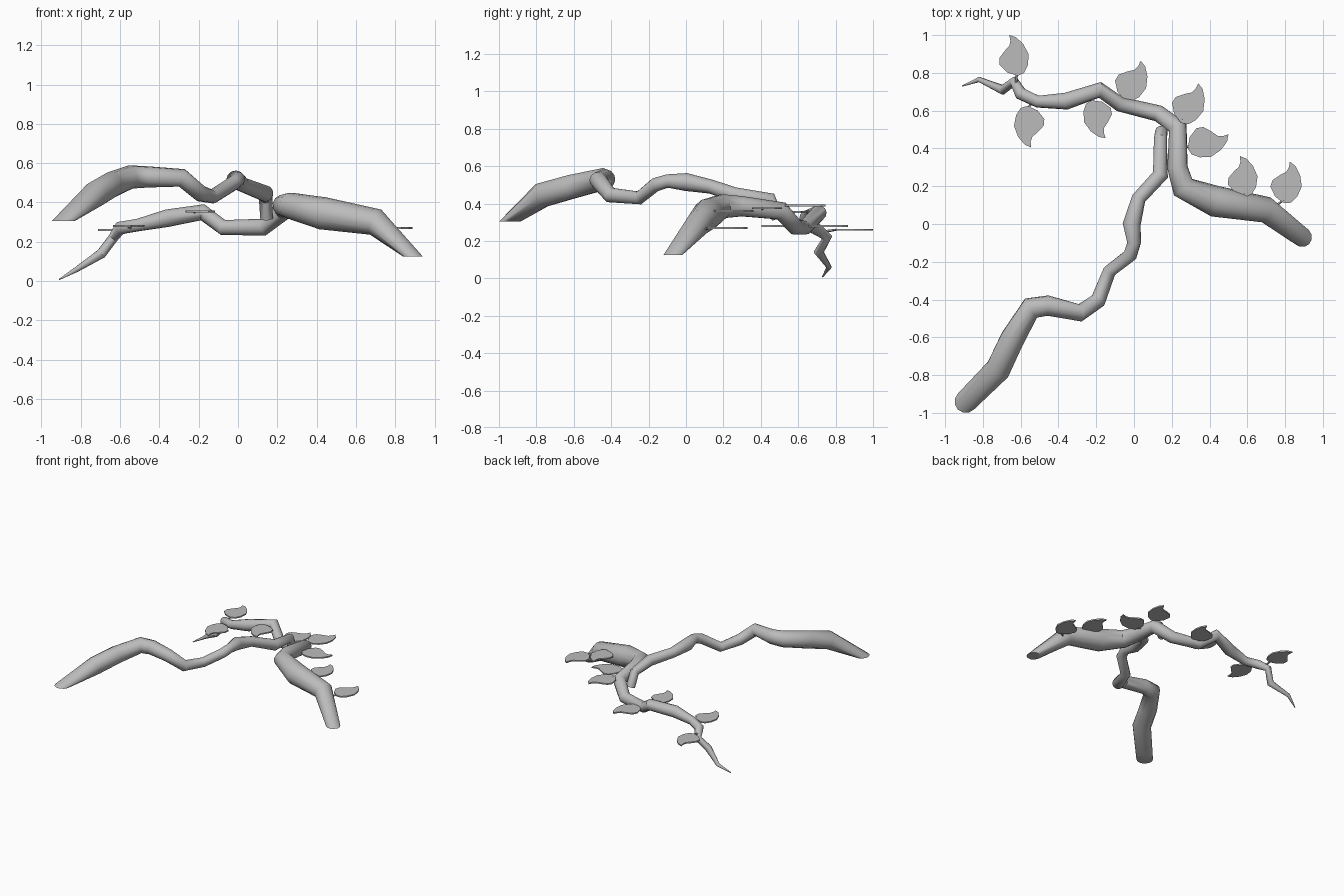
import bpy, bmesh, math
from mathutils import Vector

cube = bpy.data.objects.get("Cube")
if cube:
    bpy.data.objects.remove(cube, do_unlink=True)

grey = bpy.data.materials.new("plain_grey")
grey.use_nodes = True
COLOUR = (0.5, 0.5, 0.5, 1)
grey.diffuse_color = COLOUR
grey.node_tree.nodes["Principled BSDF"].inputs["Base Color"].default_value = COLOUR


def finish(name, bm, smooth_angle=None):
    bmesh.ops.recalc_face_normals(bm, faces=bm.faces[:])
    mesh = bpy.data.meshes.new(name)
    bm.to_mesh(mesh)
    bm.free()
    mesh.materials.append(grey)
    obj = bpy.data.objects.new(name, mesh)
    bpy.context.collection.objects.link(obj)
    if smooth_angle:
        bpy.ops.object.select_all(action='DESELECT')
        obj.select_set(True)
        bpy.context.view_layer.objects.active = obj
        bpy.ops.object.shade_smooth_by_angle(angle=math.radians(smooth_angle))
    return obj


def tube(name, path, sides=12, flat_start=False):
    """Sweep a circle along (x, y, z, radius) points, closing both ends."""
    pts = [Vector(p[:3]) for p in path]
    bm = bmesh.new()
    rings, side, last = [], None, len(pts) - 1
    for i, p in enumerate(pts):
        into = (p - pts[max(i - 1, 0)]).normalized()
        out = (pts[min(i + 1, last)] - p).normalized()
        normal = (into + out).normalized()
        if flat_start and i == 0:
            normal = Vector((0, 0, 1))
        if side is None:
            side = normal.orthogonal().normalized()
        else:
            side = (previous.rotation_difference(normal) @ side).normalized()
        previous, across = normal, normal.cross(side)
        angles = [2 * math.pi * k / sides for k in range(sides)]
        rings.append([bm.verts.new(p + path[i][3] * (math.cos(a) * side + math.sin(a) * across))
                      for a in angles])
    for a, b in zip(rings, rings[1:]):
        for k in range(sides):
            n = (k + 1) % sides
            bm.faces.new((a[k], a[n], b[n], b[k]))
    bm.faces.new(rings[0])
    bm.faces.new(rings[-1])
    return finish(name, bm, 50)


# Long bare branch, rising from its cut end and hooking down into the other
tube("bare_branch", [
    (-.89, -.94, .305, .06), (-.72, -.77, .445, .068), (-.645, -.61, .49, .066),
    (-.545, -.445, .53, .06), (-.455, -.432, .53, .054), (-.285, -.47, .525, .047),
    (-.19, -.405, .445, .042), (-.13, -.25, .43, .036), (-.02, -.165, .5, .037),
    (0, -.1, .52, .036), (-.012, 0, .515, .048), (.025, .135, .49, .038),
    (.14, .26, .445, .042), (.14, .45, .425, .035), (.145, .49, .32, .033)],
    flat_start=True)

# Leafy branch, tapering from a thick cut end to a drooping twig
tube("leafy_branch", [
    (.89, -.07, .125, .052), (.7, .075, .3, .07), (.43, .12, .345, .083),
    (.26, .195, .385, .066), (.23, .3, .385, .055), (.232, .51, .36, .05),
    (.13, .585, .275, .044), (-.075, .635, .272, .04), (-.18, .71, .35, .042),
    (-.36, .65, .32, .045), (-.51, .648, .285, .032), (-.6, .69, .27, .034),
    (-.635, .755, .22, .026), (-.695, .71, .14, .026), (-.82, .765, .06, .014),
    (-.91, .73, .008, .003)], flat_start=True)

# Leaf outline: across and along, with a hooked tip
LEAF = [(0, 0), (-.05, .03), (-.08, .08), (-.072, .115), (-.035, .145), (-.004, .165),
        (.008, .19), (.01, .22), (.042, .2), (.07, .155), (.084, .095), (.065, .04), (.035, .006)]
TIP = complex(.01, .22)

# Leaf base, tip, height, and the branch point holding its stalk
LEAVES = [
    ((-.615, .785), (-.66, 1.0), .26, (-.625, .74)),
    ((-.565, .625), (-.545, .405), .28, (-.54, .65)),
    ((-.225, .655), (-.15, .455), .355, (-.23, .69)),
    ((-.05, .655), (.035, .865), .28, (-.08, .64)),
    ((.25, .535), (.34, .745), .39, (.225, .5)),
    ((.285, .4), (.5, .475), .375, (.235, .41)),
    ((.59, .145), (.56, .36), .36, (.57, .1)),
    ((.795, .11), (.825, .33), .27, (.72, .075)),
]
THICK = .01
for i, (base, tip, z, hold) in enumerate(LEAVES, 1):
    origin = complex(*base)
    turn = (complex(*tip) - origin) / TIP
    bm = bmesh.new()
    spots = [origin + complex(*p) * turn for p in LEAF]
    face = bm.faces.new([bm.verts.new((s.real, s.imag, z - THICK / 2)) for s in spots])
    top = bmesh.ops.extrude_face_region(bm, geom=[face])["geom"]
    bmesh.ops.translate(bm, vec=(0, 0, THICK),
                        verts=[v for v in top if isinstance(v, bmesh.types.BMVert)])
    finish(f"leaf_{i}", bm)
    inner = origin + .02j * turn
    tube(f"leaf_stalk_{i}", [(*hold, z - .01, .008), (inner.real, inner.imag, z, .006)], sides=6)
